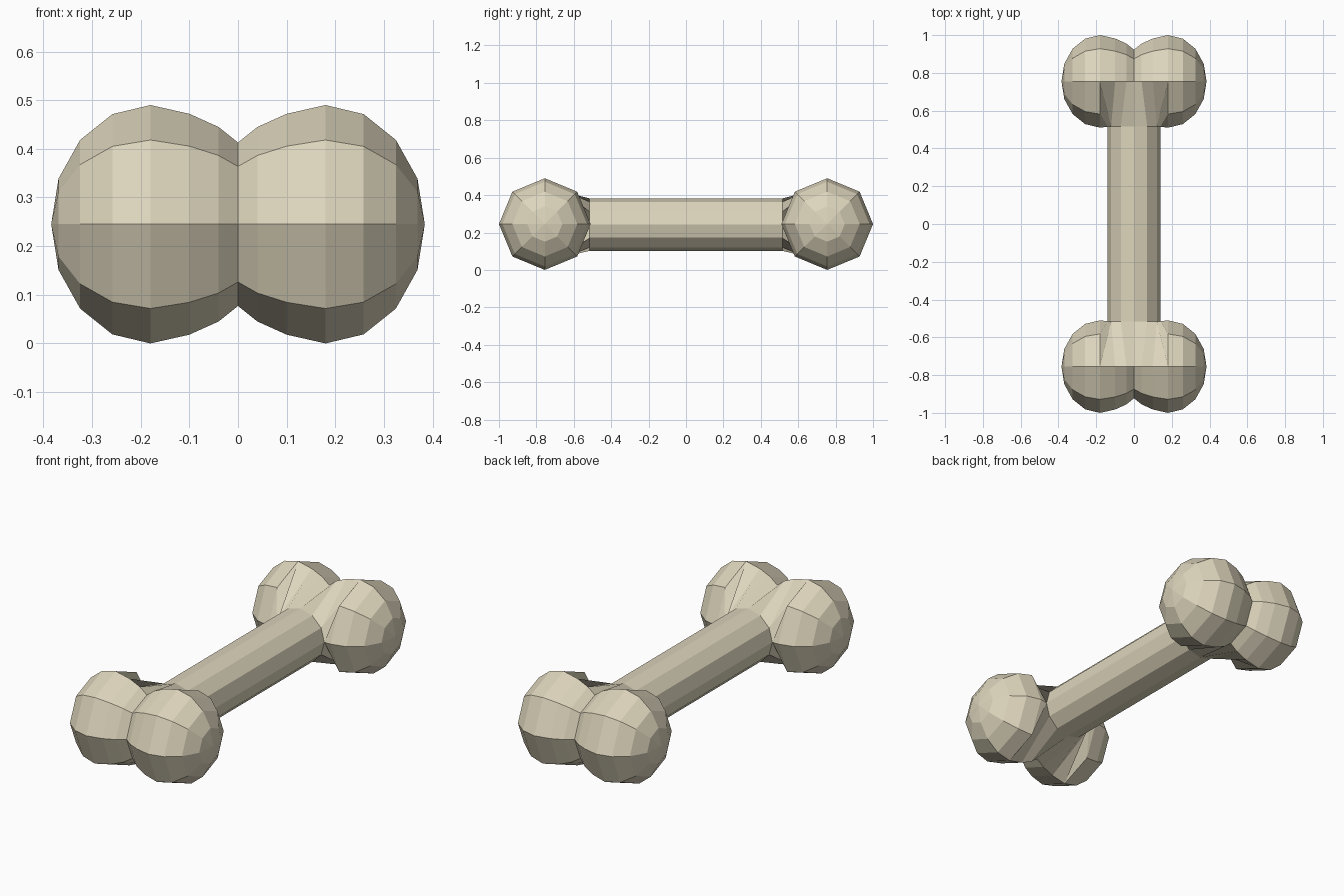
import bpy, bmesh
from math import sin, cos, radians

if "Cube" in bpy.data.objects:
    bpy.data.objects.remove(bpy.data.objects["Cube"])

CY, CZ, R = 0.755, 0.245, 0.245     # knuckle axis position and radius
SHAFT_R, SHAFT_Y = 0.14, 0.515      # 12-sided shaft

# Knuckle pair profile (x, radius), turned about the x axis in 8 segments
half = [(0.04, 0.2), (0.1, 0.227)] + [
    (0.18 + 0.189 / sin(radians(67.5)) * sin(radians(a)), R * cos(radians(a)))
    for a in (0, 22.5, 45, 67.5)]
profile = [(-x, r) for x, r in reversed(half)] + [(0, 0.168)] + half
TIP = 0.384

bm = bmesh.new()


def face(*verts):
    unique = list(dict.fromkeys(verts))
    if len(unique) > 2:
        bm.faces.new(unique)


def knuckle_end(side):
    """Two knuckles flared into a ring of the shaft; returns that ring."""
    rings = [[bm.verts.new((x, side * (CY - r * cos(radians(45 * k))),
                            CZ + r * sin(radians(45 * k)))) for k in range(8)]
             for x, r in profile]
    n = len(rings)
    lo, hi = 3, n - 4               # fullest ring of each knuckle
    for i in range(n - 1):
        for k in range(8):
            if lo <= i < hi and k in (0, 1, 6, 7):
                continue            # opening towards the shaft
            j = (k + 1) % 8
            face(rings[i][k], rings[i][j], rings[i + 1][j], rings[i + 1][k])
    # pole caps
    for ring, x in ((rings[0], -TIP), (rings[-1], TIP)):
        tip = bm.verts.new((x, side * CY, CZ))
        for k in range(8):
            face(tip, ring[k], ring[(k + 1) % 8])

    shaft = [bm.verts.new((SHAFT_R * cos(radians(30 * k)), side * SHAFT_Y,
                           CZ - 0.003 + SHAFT_R * sin(radians(30 * k))))
             for k in range(12)]
    # flare, one quarter at a time: opening edge matched to shaft corners
    match = (0, 0, 1, 1, 2, 3)
    mid = n // 2
    for right in (True, False):
        for up in (True, False):
            c = hi if right else lo
            s = -1 if right else 1
            edge = [rings[c][0], rings[c][1 if up else 7]]
            edge += [rings[c + s * q][2 if up else 6] for q in range(4)]
            idx = [m if right else 6 - m for m in match]
            to = [shaft[m if up else -m % 12] for m in idx]
            for a in range(5):
                face(edge[a], edge[a + 1], to[a + 1], to[a])
    return shaft


# Shaft between the two ends
front, back = knuckle_end(-1), knuckle_end(1)
for k in range(12):
    j = (k + 1) % 12
    face(front[k], front[j], back[j], back[k])
bmesh.ops.recalc_face_normals(bm, faces=bm.faces)

mesh = bpy.data.meshes.new("bone")
bm.to_mesh(mesh)
bm.free()
bone = bpy.data.objects.new("bone", mesh)
bpy.context.collection.objects.link(bone)

mat = bpy.data.materials.new("bone_ivory")
mat.diffuse_color = (0.72, 0.66, 0.5, 1)
mat.use_nodes = True
mat.node_tree.nodes["Principled BSDF"].inputs["Base Color"].default_value = mat.diffuse_color
mesh.materials.append(mat)
